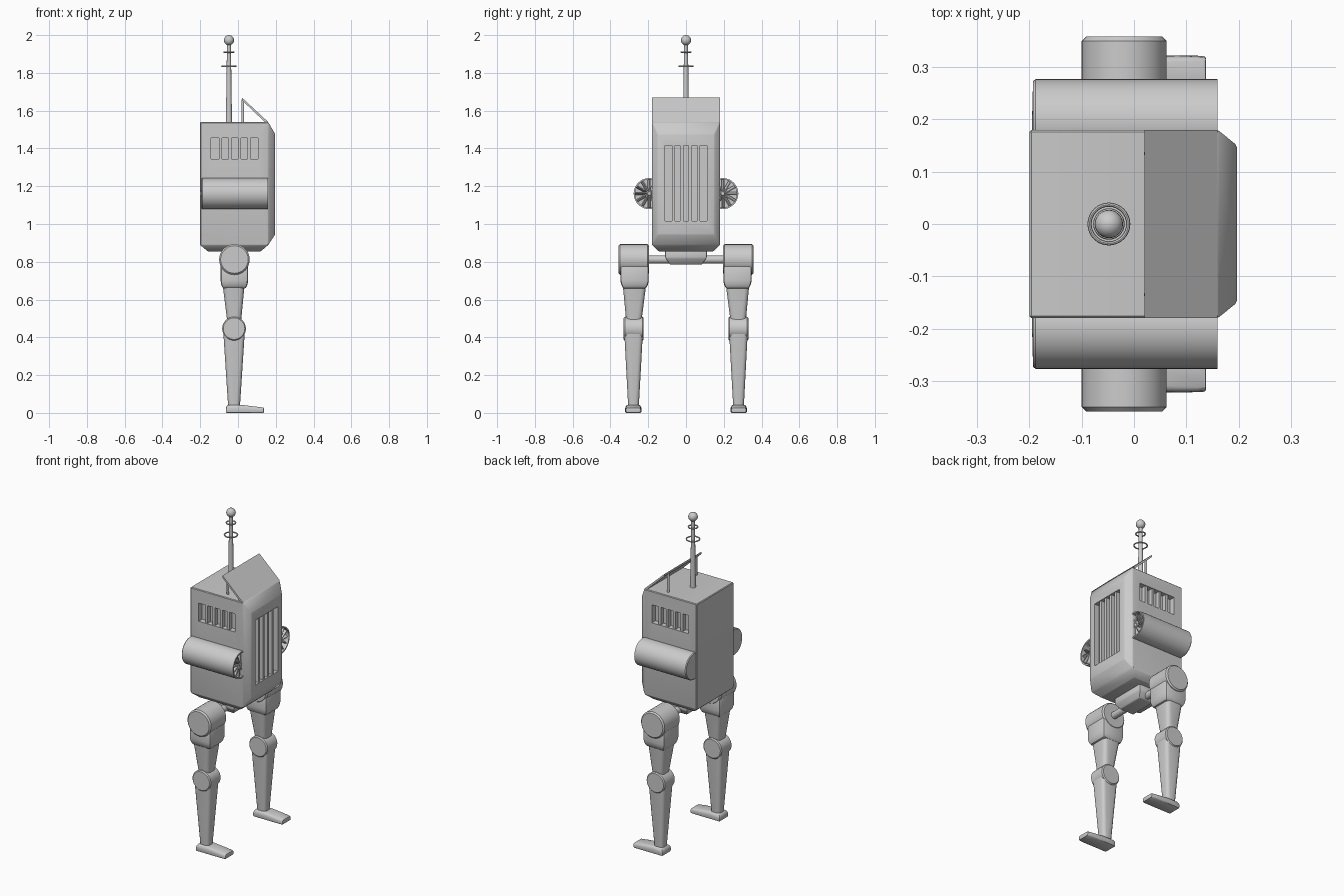
import bpy, bmesh
from math import radians, cos, sin, pi
from mathutils import Matrix, Vector

if "Cube" in bpy.data.objects:
    bpy.data.objects.remove(bpy.data.objects["Cube"])


def finish(name, bm, angle=32):
    bmesh.ops.recalc_face_normals(bm, faces=bm.faces)
    me = bpy.data.meshes.new(name)
    bm.to_mesh(me)
    bm.free()
    ob = bpy.data.objects.new(name, me)
    bpy.context.collection.objects.link(ob)
    bpy.ops.object.select_all(action='DESELECT')
    ob.select_set(True)
    bpy.context.view_layer.objects.active = ob
    bpy.ops.object.shade_smooth_by_angle(angle=radians(angle))
    return ob


def rect(z, x0, x1, y0, y1):
    return [(x, y, z) for x in (x0, x1) for y in (y0, y1)]


def hull(name, pts, bevel=0.0, seg=2, only=None):
    """Convex solid through points, edges optionally rounded."""
    bm = bmesh.new()
    for p in pts:
        bm.verts.new(p)
    bmesh.ops.convex_hull(bm, input=bm.verts)
    bmesh.ops.dissolve_limit(bm, angle_limit=0.01, verts=bm.verts, edges=bm.edges)
    if bevel:
        edges = [e for e in bm.edges if only is None or only(e)]
        bmesh.ops.bevel(bm, geom=edges, offset=bevel, segments=seg,
                        profile=0.5, affect='EDGES', clamp_overlap=True)
    return finish(name, bm)


def upright(e):
    d = e.verts[1].co - e.verts[0].co
    return abs(d.z) > 0.7 * d.length


def lathe(name, profile, loc, axis='Z', n=32):
    """Revolve (radius, height) points about an axis through loc."""
    bm = bmesh.new()
    vs = [bm.verts.new((r, 0, h)) for r, h in profile]
    es = [bm.edges.new(p) for p in zip(vs, vs[1:])]
    bmesh.ops.spin(bm, geom=vs + es, cent=(0, 0, 0), axis=(0, 0, 1),
                   angle=2 * pi, steps=n, use_duplicate=False)
    bmesh.ops.remove_doubles(bm, verts=bm.verts, dist=1e-5)
    rot = Vector((0, 0, 1)).rotation_difference(
        {'X': Vector((1, 0, 0)), 'Y': Vector((0, 1, 0)), 'Z': Vector((0, 0, 1))}[axis])
    bm.transform(Matrix.Translation(loc) @ rot.to_matrix().to_4x4())
    return finish(name, bm)


def drum(name, r, half, loc, axis, b=0.006):
    return lathe(name, [(0, -half), (r - b, -half), (r, -half + b),
                        (r, half - b), (r - b, half), (0, half)], loc, axis)


def boxes(name, items):
    """Several boxes (centre, size[, matrix]) as one object."""
    bm = bmesh.new()
    for c, s, *m in items:
        mat = Matrix.Translation(c) @ (m[0] if m else Matrix()) @ Matrix.Diagonal((*s, 1))
        bmesh.ops.create_cube(bm, size=1, matrix=mat)
    return finish(name, bm)


def ring(name, R, r, loc):
    pts = [(R + r * cos(a * pi / 4), r * sin(a * pi / 4)) for a in range(9)]
    return lathe(name, pts, loc)


# body: box with chamfered front and underside
body = hull('body',
            rect(1.54, -0.2, 0.16, -0.18, 0.18) + rect(0.889, -0.2, 0.16, -0.18, 0.18)
            + [(0.197, y, z) for y in (-0.15, 0.15) for z in (0.945, 1.475)]
            + rect(0.855, -0.16, 0.12, -0.145, 0.145), 0.004, 1)

# recessed vents cut into the front and both sides
cuts = [boxes('vent_cutter', [((0.2, 0, 1.215), (0.07, 0.22, 0.4))])]
for s in (-1, 1):
    cuts.append(boxes('vent_cutter', [((-0.018, s * 0.18, 1.4), (0.25, 0.07, 0.112))]))
bpy.context.view_layer.objects.active = body
for c in cuts:
    m = body.modifiers.new('cut', 'BOOLEAN')
    m.operation, m.object, m.solver = 'DIFFERENCE', c, 'EXACT'
    bpy.ops.object.modifier_apply(modifier=m.name)
    bpy.data.objects.remove(c)

boxes('front_vent_bars', [((0.178, -0.066 + 0.044 * i, 1.215), (0.026, 0.018, 0.4))
                          for i in range(4)])
for s, side in ((-1, 'right'), (1, 'left')):
    boxes(side + '_vent_bars', [((-0.093 + 0.05 * i, s * 0.162, 1.4), (0.016, 0.026, 0.112))
                                for i in range(4)])

# roof flap and its props
flap = [(x, y, z) for y in (-0.18, 0.18)
        for x, z in ((0.16, 1.54), (0.02, 1.67), (0.02, 1.656), (0.142, 1.54))]
hull('roof_flap', flap)
for y in (-0.135, 0.135):
    drum('flap_prop', 0.007, 0.061, (0.026, y, 1.597), 'Z', 0.001)

# antenna
ax = -0.048
lathe('antenna_mast', [(0, 1.53), (0.017, 1.53), (0.014, 1.68), (0.012, 1.84),
                       (0.01, 1.96), (0, 1.96)], (ax, 0, 0), n=20)
ring('antenna_ring_large', 0.037, 0.004, (ax, 0, 1.835))
ring('antenna_ring_small', 0.026, 0.004, (ax, 0, 1.91))
lathe('antenna_ball', [(0.027 * sin(pi * i / 12), -0.027 * cos(pi * i / 12))
                       for i in range(13)], (ax, 0, 1.973), n=24)

# pelvis and hip axle
hull('pelvis', rect(0.865, -0.085, 0.05, -0.11, 0.11) + rect(0.82, -0.085, 0.05, -0.11, 0.11)
     + rect(0.785, -0.065, 0.03, -0.085, 0.085), 0.006)
drum('hip_axle', 0.021, 0.21, (-0.019, 0, 0.812), 'Y', 0.001)

for s, side in ((-1, 'right_'), (1, 'left_')):
    # side turbine: hollow front end with hub and blades
    ty, tz, r = s * 0.195, 1.161, 0.082
    lathe(side + 'turbine_shell', [(0, -0.195), (r - 0.004, -0.193), (r, -0.188), (r, 0.16),
                                   (r - 0.008, 0.16), (r - 0.008, 0.115), (0, 0.115)],
          (0, ty, tz), 'X', 40)
    boxes(side + 'turbine_blades',
          [((0.138, ty + 0.044 * cos(a), tz + 0.044 * sin(a)), (0.028, 0.064, 0.006),
            Matrix.Rotation(a, 4, 'X') @ Matrix.Rotation(0.4, 4, 'Y'))
           for a in (2 * pi * i / 12 for i in range(12))])
    lathe(side + 'turbine_hub', [(0.018, 0.11), (0.018, 0.14), (0.01, 0.153), (0, 0.156)],
          (0, ty, tz), 'X', 20)

    # leg, from hip to foot
    def sect(z, x0, x1, y0, y1):
        return rect(z, x0, x1, min(s * y0, s * y1), max(s * y0, s * y1))

    drum(side + 'hip_joint', 0.081, 0.081, (-0.019, s * 0.277, 0.812), 'Y', 0.008)
    hull(side + 'hip_block', sect(0.79, -0.092, 0.053, 0.198, 0.347)
         + sect(0.69, -0.092, 0.053, 0.198, 0.347)
         + sect(0.658, -0.082, 0.043, 0.21, 0.334), 0.012)
    hull(side + 'thigh', sect(0.67, -0.08, 0.034, 0.212, 0.334)
         + sect(0.46, -0.054, 0.014, 0.239, 0.314), 0.022, 3, upright)
    drum(side + 'knee_joint', 0.063, 0.053, (-0.021, s * 0.277, 0.446), 'Y')
    hull(side + 'shin', sect(0.43, -0.078, 0.036, 0.228, 0.327)
         + sect(0.03, -0.052, 0.01, 0.25, 0.306), 0.02, 3, upright)
    # foot: heel block with a thin sloping toe
    hull(side + 'foot', sect(0.0, -0.064, 0.138, 0.236, 0.322)
         + sect(0.03, -0.064, 0.0, 0.236, 0.322) + sect(0.043, -0.055, 0.012, 0.245, 0.313)
         + sect(0.028, 0.136, 0.138, 0.24, 0.318), 0.006)
